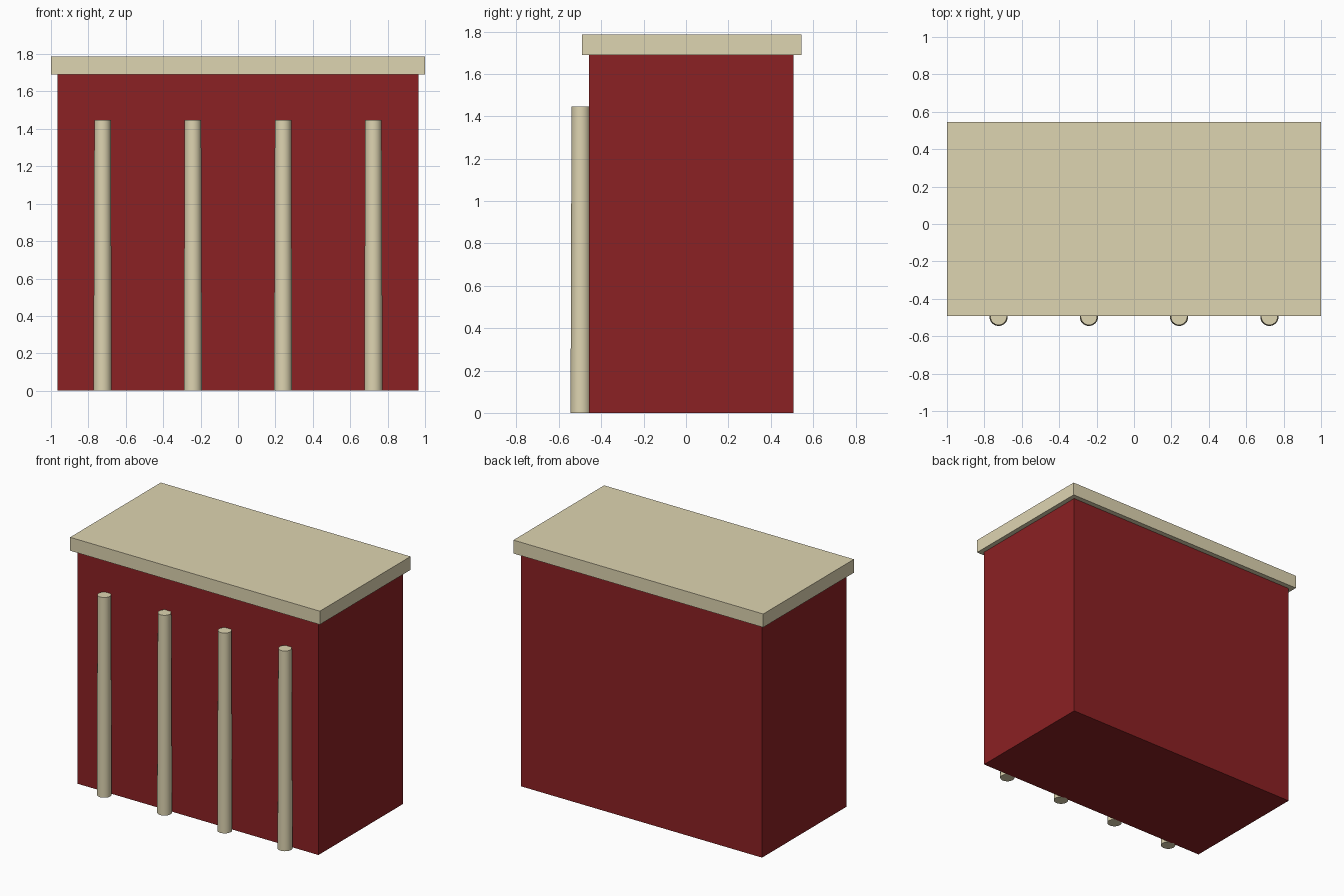
import bpy, math

if "Cube" in bpy.data.objects:
    bpy.data.objects.remove(bpy.data.objects["Cube"])

def material(name, rgb):
    m = bpy.data.materials.new(name)
    m.diffuse_color = (*rgb, 1)
    m.use_nodes = True
    m.node_tree.nodes["Principled BSDF"].inputs["Base Color"].default_value = m.diffuse_color
    return m

red = material("dark_red", (0.26, 0.015, 0.017))
cream = material("cream", (0.73, 0.66, 0.44))

def box(name, lo, hi, mat):
    bpy.ops.mesh.primitive_cube_add(size=1, location=[(a + b) / 2 for a, b in zip(lo, hi)])
    o = bpy.context.object
    o.name = name
    o.scale = [b - a for a, b in zip(lo, hi)]
    bpy.ops.object.transform_apply(location=False, rotation=False, scale=True)
    o.data.materials.append(mat)

# Main block and overhanging roof slab
box("building_body", (-0.965, -0.458, 0), (0.965, 0.508, 1.69), red)
box("roof_slab", (-1, -0.492, 1.69), (1, 0.545, 1.787), cream)

# Four slightly tapered columns along the front
H = 1.447
for i, x in enumerate((-0.724, -0.241, 0.241, 0.724)):
    bpy.ops.mesh.primitive_cone_add(vertices=32, radius1=0.049, radius2=0.044,
                                    depth=H, location=(x, -0.496, H / 2))
    o = bpy.context.object
    o.name = f"front_column_{i + 1}"
    o.data.materials.append(cream)
    bpy.ops.object.shade_smooth_by_angle(angle=math.radians(30))
